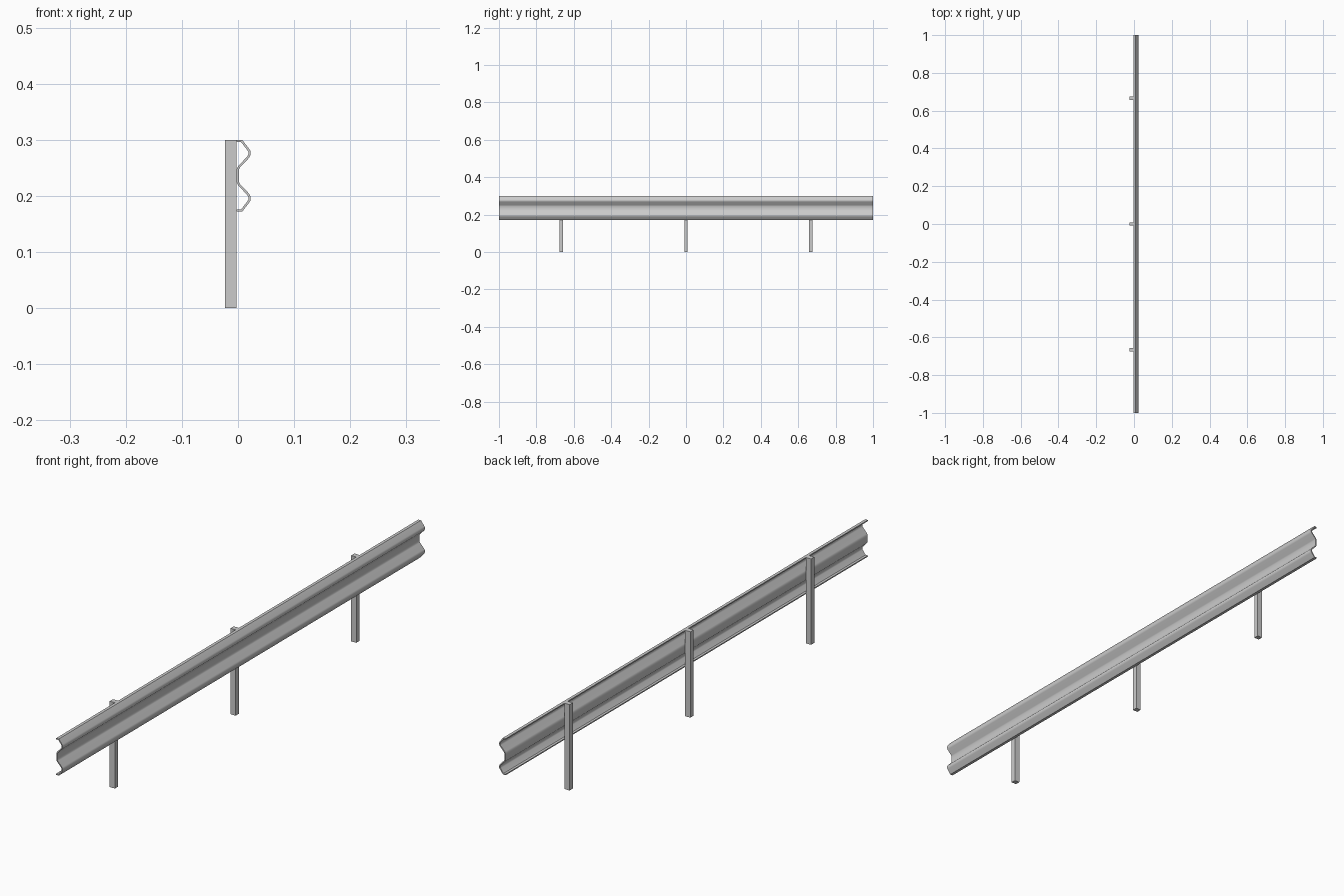
import bpy, bmesh, math
from mathutils import Vector

if "Cube" in bpy.data.objects:
    bpy.data.objects.remove(bpy.data.objects["Cube"])

# Upper half of the W-beam centreline as (x, z); the lower half is mirrored
MID_Z, THICK = 0.236, 0.004
upper = [(-0.003, 0.298), (0.0065, 0.298), (0.0185, 0.2825), (0.0205, 0.279),
         (0.0205, 0.274), (0.0185, 0.2695), (0.002, 0.252), (-0.0005, 0.247)]
path = [Vector(p) for p in upper]
path += [Vector((x, 2 * MID_Z - z)) for x, z in reversed(upper)]


def offset(points, dist):
    """Offset an open polyline sideways with mitred corners."""
    out = []
    for i, p in enumerate(points):
        normals = []
        for a, b in ((i - 1, i), (i, i + 1)):
            if a >= 0 and b < len(points):
                d = (points[b] - points[a]).normalized()
                normals.append(Vector((-d.y, d.x)))
        n = sum(normals, Vector((0, 0))).normalized()
        out.append(p + n * dist / n.dot(normals[0]))
    return out


def make_object(name, bm):
    bmesh.ops.recalc_face_normals(bm, faces=bm.faces)
    mesh = bpy.data.meshes.new(name)
    bm.to_mesh(mesh)
    bm.free()
    obj = bpy.data.objects.new(name, mesh)
    bpy.context.collection.objects.link(obj)
    return obj


# Corrugated rail: closed sheet profile extruded along y
left, right = offset(path, THICK / 2), offset(path, -THICK / 2)
bm = bmesh.new()
rings = [[[bm.verts.new((p.x, y, p.y)) for p in side] for side in (left, right)]
         for y in (-1, 1)]
loops = [ring[0] + ring[1][::-1] for ring in rings]
n = len(loops[0])
for i in range(n):
    j = (i + 1) % n
    bm.faces.new((loops[0][i], loops[0][j], loops[1][j], loops[1][i]))
for l, r in rings:
    for i in range(len(l) - 1):
        bm.faces.new((l[i], l[i + 1], r[i + 1], r[i]))
rail = make_object("guard_rail", bm)
bpy.context.view_layer.objects.active = rail
rail.select_set(True)
bpy.ops.object.shade_smooth_by_angle(angle=math.radians(40))

# Three posts behind the rail
for k, y in enumerate((-2 / 3, 0, 2 / 3)):
    bm = bmesh.new()
    bmesh.ops.create_cube(bm, size=1)
    bmesh.ops.scale(bm, vec=(0.02, 0.018, 0.3), verts=bm.verts)
    post = make_object(f"post_{k + 1}", bm)
    post.location = (-0.013, y, 0.15)
